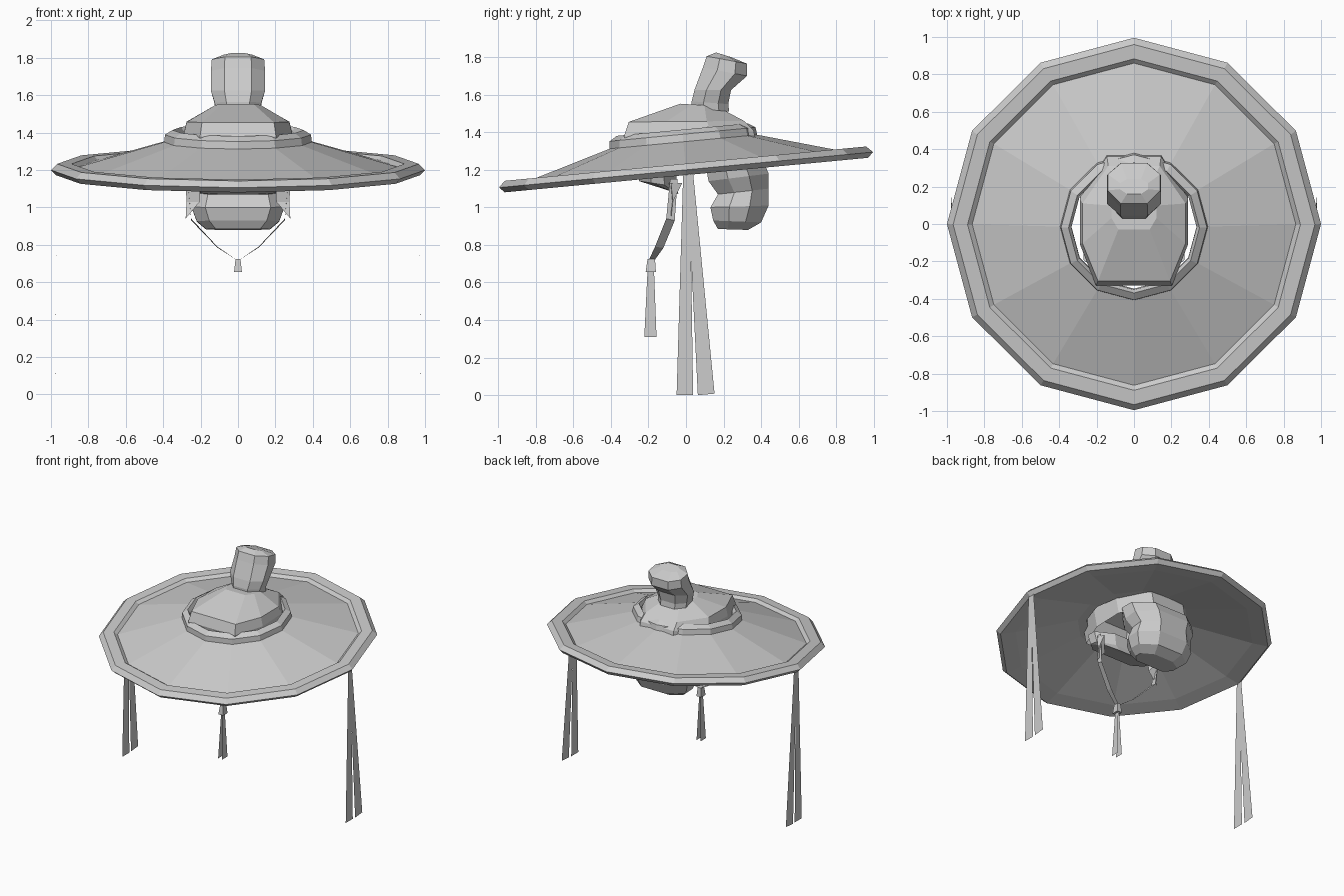
import bpy, math

if "Cube" in bpy.data.objects:
    bpy.data.objects.remove(bpy.data.objects["Cube"])

# One plain grey for everything
GREY = (0.6, 0.6, 0.6, 1.0)
mat = bpy.data.materials.new("plain_grey")
mat.use_nodes = True
mat.diffuse_color = GREY
bsdf = mat.node_tree.nodes["Principled BSDF"]
bsdf.inputs["Base Color"].default_value = GREY
bsdf.inputs["Roughness"].default_value = 0.9


def make(name, verts, faces):
    me = bpy.data.meshes.new(name)
    me.from_pydata(verts, [], faces)
    me.update()
    me.materials.append(mat)
    ob = bpy.data.objects.new(name, me)
    bpy.context.collection.objects.link(ob)
    return ob


def skin(rings, n, closed=False):
    """Quads between consecutive rings of n points."""
    faces = []
    last = rings if closed else rings - 1
    for i in range(last):
        a, b = i * n, ((i + 1) % rings) * n
        for j in range(n):
            k = (j + 1) % n
            faces.append((a + j, a + k, b + k, b + j))
    return faces


# Eight-sided cross-section, x and y in -1..1
HEAD = [(-.7, -1), (.7, -1), (1, -.35), (1, .35), (.5, 1), (-.5, 1), (-1, .35), (-1, -.35)]
BUN = [(-.5, -1), (.5, -1), (1, -.35), (1, .45), (.5, 1), (-.5, 1), (-1, .45), (-1, -.35)]


def loft(name, section, rings, cap_start=True, cap_end=True):
    """Each ring: half width, front y, front z, back y, back z."""
    verts = []
    for hx, yf, zf, yb, zb in rings:
        for u, v in section:
            t = (v + 1) / 2
            verts.append((u * hx, yf + (yb - yf) * t, zf + (zb - zf) * t))
    n = len(section)
    faces = skin(len(rings), n)
    if cap_start:
        faces.append(tuple(reversed(range(n))))
    if cap_end:
        faces.append(tuple(range(n * (len(rings) - 1), n * len(rings))))
    return make(name, verts, faces)


def strip(name, left, right):
    """Thin flat band between two edge paths."""
    n = len(left)
    return make(name, left + right,
                [(i, i + 1, n + i + 1, n + i) for i in range(n - 1)])


# Hat brim: turned twelve-sided profile with raised rim and collar, leaning forward
SIDES = 12
profile = [(.40, .125), (.86, -.005), (.972, -.028), (1.0, 0), (.967, .033),
           (.89, .033), (.865, .013), (.395, .15), (.39, .19), (.35, .215),
           (.335, .19), (.335, .13)]
verts = [(r * math.sin(2 * math.pi * j / SIDES), -r * math.cos(2 * math.pi * j / SIDES), z)
         for r, z in profile for j in range(SIDES)]
hat = make("hat_brim", verts, skin(len(profile), SIDES, closed=True))
hat.location = (0, 0, 1.2)
hat.rotation_euler = (math.atan(.095), 0, 0)

# Crown of hair showing through the collar, open below
loft("hair_crown", HEAD, [
    (.29, -.29, 1.20, .40, 1.22),
    (.29, -.33, 1.38, .36, 1.41),
    (.275, -.305, 1.455, .31, 1.46),
    (.12, -.03, 1.552, .16, 1.54),
], cap_start=False)

# Rounded hair at the back of the head
loft("hair_nape", HEAD, [
    (.17, .17, .885, .33, .88),
    (.22, .145, .93, .40, .92),
    (.25, .13, 1.00, .44, 1.01),
    (.23, .17, 1.07, .44, 1.10),
    (.27, .12, 1.14, .44, 1.18),
    (.28, .10, 1.25, .41, 1.25),
])

# Topknot leaning backwards
loft("hair_bun", BUN, [
    (.12, .03, 1.53, .23, 1.51),
    (.125, .03, 1.565, .225, 1.55),
    (.145, .045, 1.625, .24, 1.625),
    (.145, .09, 1.745, .325, 1.70),
    (.14, .11, 1.805, .325, 1.765),
    (.075, .16, 1.825, .24, 1.80),
])

# Fringe under the front of the brim
loft("hair_fringe", HEAD, [
    (.20, -.09, 1.09, -.04, 1.07),
    (.25, -.25, 1.14, -.05, 1.11),
    (.27, -.26, 1.20, -.05, 1.20),
])

for side, s in (("left", 1), ("right", -1)):
    # Pointed lock of hair beside the face
    lock = [(.20, -.09, 1.13), (.28, -.08, 1.13), (.26, -.02, 1.13),
            (.205, -.08, 1.03), (.275, -.07, 1.03), (.28, -.08, .94)]
    make(side + "_sidelock", [(s * x, y, z) for x, y, z in lock],
         [(0, 1, 4, 3), (1, 2, 4), (2, 0, 3), (2, 3, 5, 4), (3, 4, 5), (0, 2, 1)])
    # Chin strap
    strip(side + "_chin_strap",
          [(s * .27, -.085, 1.15), (s * .25, -.105, .94), (s * .11, -.165, .79), (0, -.20, .715)],
          [(s * .27, -.045, 1.15), (s * .25, -.06, .93), (s * .11, -.12, .785), (0, -.17, .715)])
    # Pair of hanging ribbons at the rim
    strip(side + "_ribbon_front",
          [(s * .972, -.015, 1.18), (s * .975, -.05, 0)],
          [(s * .972, .02, 1.18), (s * .975, .038, 0)])
    strip(side + "_ribbon_back",
          [(s * .968, .005, 1.18), (s * .978, .063, 0)],
          [(s * .968, .038, 1.18), (s * .978, .152, .008)])
    # Tassel tail
    strip(side + "_tassel_tail",
          [(s * .004, -.205, .66), (s * .018, -.222, .31)],
          [(s * .004, -.17, .66), (s * .018, -.157, .31)])

# Tassel knot
loft("tassel_knot", [(-1, -1), (1, -1), (1, 1), (-1, 1)], [
    (.021, -.215, .655, -.16, .655),
    (.013, -.205, .725, -.165, .725),
])
